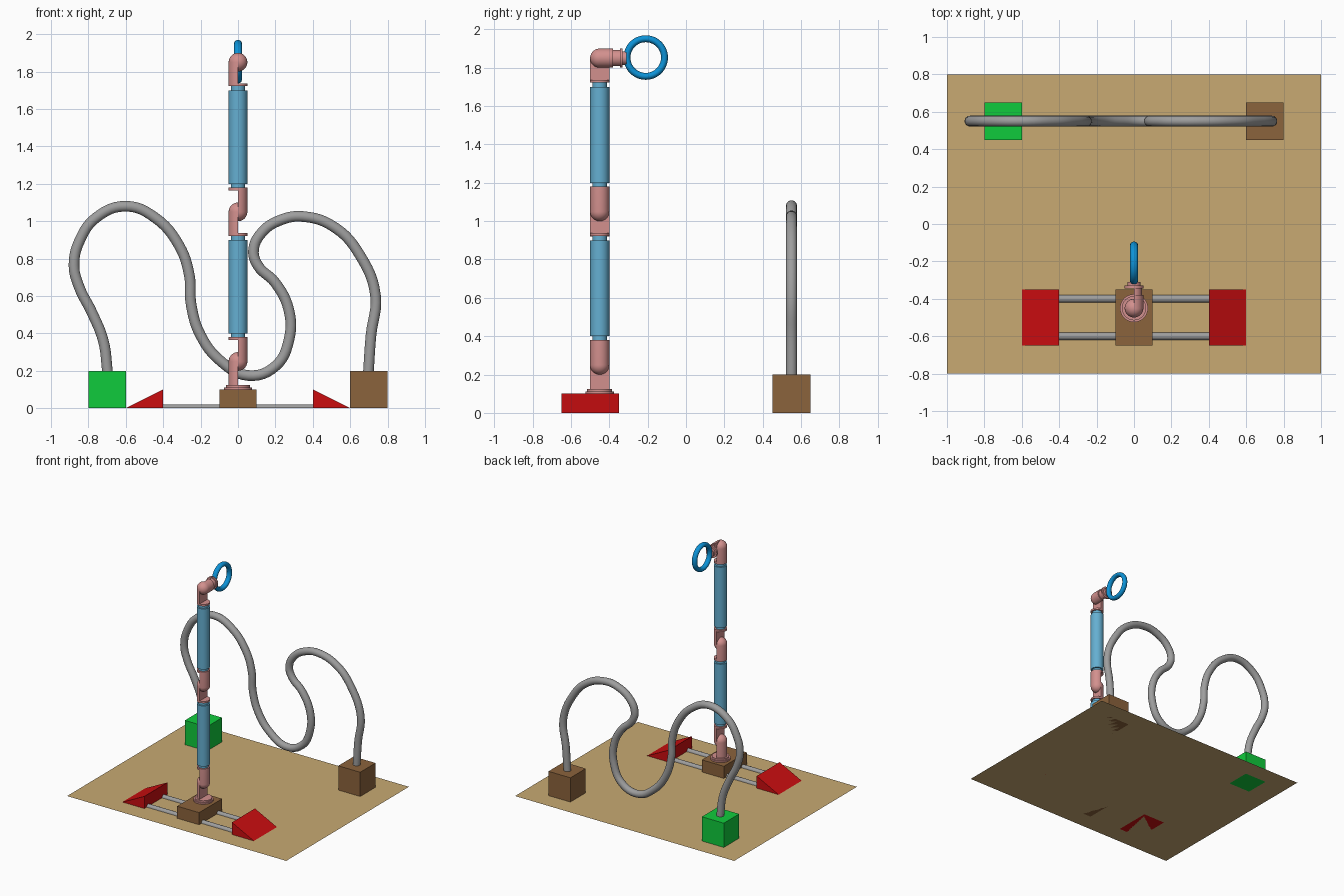
import bpy, bmesh, math
from mathutils import Matrix, Vector

if "Cube" in bpy.data.objects:
    bpy.data.objects.remove(bpy.data.objects["Cube"])


def material(name, rgb):
    m = bpy.data.materials.new(name)
    m.diffuse_color = (*rgb, 1)
    m.use_nodes = True
    m.node_tree.nodes["Principled BSDF"].inputs["Base Color"].default_value = m.diffuse_color
    return m


TAN = material("tan board", (0.58, 0.40, 0.17))
GREEN = material("green", (0.005, 0.60, 0.045))
RED = material("red", (0.60, 0.004, 0.005))
BROWN = material("brown", (0.26, 0.125, 0.045))
PINK = material("pink joint", (0.65, 0.28, 0.27))
SKY = material("light blue link", (0.13, 0.43, 0.64))
BLUE = material("blue ring", (0.004, 0.29, 0.68))
GREY = material("grey metal", (0.34, 0.34, 0.34))


def finish(name, bm, mat):
    """Smooth the shallow edges, keep the steep ones sharp, make the object."""
    bmesh.ops.recalc_face_normals(bm, faces=bm.faces)
    for f in bm.faces:
        f.smooth = True
    for e in bm.edges:
        e.smooth = len(e.link_faces) == 2 and e.calc_face_angle(0) < math.radians(35)
    me = bpy.data.meshes.new(name)
    bm.to_mesh(me)
    bm.free()
    me.materials.append(mat)
    ob = bpy.data.objects.new(name, me)
    bpy.context.collection.objects.link(ob)
    return ob


def extrude(name, profile, y0, y1, mat):
    """Extrude an (x, z) outline along y."""
    bm = bmesh.new()
    f = bm.faces.new([bm.verts.new((x, y0, z)) for x, z in profile])
    r = bmesh.ops.extrude_face_region(bm, geom=[f])
    verts = [v for v in r["geom"] if isinstance(v, bmesh.types.BMVert)]
    bmesh.ops.translate(bm, vec=(0, y1 - y0, 0), verts=verts)
    return finish(name, bm, mat)


def box(name, x0, x1, y0, y1, h, mat):
    return extrude(name, [(x0, 0), (x1, 0), (x1, h), (x0, h)], y0, y1, mat)


def lathe(name, profile, mat, matrix, half=False, steps=40):
    """Spin an (r, z) profile about z; half keeps only the x < 0 side."""
    bm = bmesh.new()
    vs = [bm.verts.new((r, 0, z)) for r, z in profile]
    es = [bm.edges.new(p) for p in zip(vs, vs[1:])]
    bmesh.ops.spin(bm, geom=vs + es, axis=(0, 0, 1), cent=(0, 0, 0),
                   angle=math.tau, steps=steps)
    bmesh.ops.remove_doubles(bm, verts=bm.verts, dist=1e-5)
    if half:
        bmesh.ops.bisect_plane(bm, geom=bm.verts[:] + bm.edges[:] + bm.faces[:], dist=1e-5,
                               plane_co=(0, 0, 0), plane_no=(1, 0, 0), clear_outer=True)
        rim = [e for e in bm.edges if e.is_boundary]
        bmesh.ops.holes_fill(bm, edges=rim, sides=0)
    bm.transform(matrix)
    return finish(name, bm, mat)


ARM_Y = -0.45


def at(z, y=ARM_Y):
    return Matrix.Translation((0, y, z))


def disc(name, r, h, mat, matrix):
    return lathe(name, [(0, 0), (r, 0), (r, h), (0, h)], mat, matrix)


R = 0.05
ARC = [(R * math.cos(a), R * math.sin(a)) for a in [i * math.pi / 20 for i in range(10)]] + [(0, R)]


def joint_half(name, matrix, length, neck=None):
    """Half capsule with its round end at the pivot, shaft running down."""
    shaft = [(0, -length), (R, -length)]
    if neck:
        shaft = [(0, -length), (neck, -length), (neck, -0.07), (R, -0.07)]
    return lathe(name, shaft + ARC, PINK, matrix, half=True)


FLIP = Matrix.Rotation(math.pi, 4, 'Y')         # shaft up, on the x > 0 side
FORWARD = FLIP @ Matrix.Rotation(math.pi / 2, 4, 'X')

# board and the obstacle scene on it
bm = bmesh.new()
bm.faces.new([bm.verts.new(p) for p in ((-1, -.8, 0), (1, -.8, 0), (1, .8, 0), (-1, .8, 0))])
finish("board", bm, TAN)
box("start_block", -0.8, -0.6, 0.45, 0.65, 0.2, GREEN)
box("end_block", 0.6, 0.8, 0.45, 0.65, 0.2, BROWN)

# bent pipe between the blocks
PATH = [(-.697, .19), (-.72, .36), (-.78, .51), (-.85, .65), (-.877, .765), (-.845, .90), (-.757, 1.02),
        (-.60, 1.08), (-.445, 1.02), (-.315, .87), (-.26, .71), (-.25, .55), (-.20, .39),
        (-.096, .255), (.055, .175), (.20, .225), (.272, .364), (.272, .524), (.20, .67),
        (.105, .765), (.083, .845), (.128, .94), (.225, 1.005), (.347, 1.025), (.52, .965),
        (.652, .818), (.735, .604), (.711, .39), (.697, .19)]
cu = bpy.data.curves.new("bent_pipe", 'CURVE')
cu.dimensions = '3D'
cu.bevel_depth = 0.029
cu.bevel_resolution = 5
cu.resolution_u = 6
cu.use_fill_caps = True
sp = cu.splines.new('BEZIER')
sp.bezier_points.add(len(PATH) - 1)
for p, (x, z) in zip(sp.bezier_points, PATH):
    p.co = (x, 0.55, z)
    p.handle_left_type = p.handle_right_type = 'AUTO'
sp.use_smooth = True
cu.materials.append(GREY)
bpy.context.collection.objects.link(bpy.data.objects.new("bent_pipe", cu))

# sliding base: carriage, two half-round rails, two end wedges
box("carriage", -0.1, 0.1, -0.65, -0.35, 0.1, BROWN)
for side, s in (("left", -1), ("right", 1)):
    extrude(side + "_wedge", [(s * .6, 0), (s * .4, 0), (s * .4, .1)], -0.65, -0.35, RED)
for side, y in (("front", -0.6), ("back", -0.4)):
    bm = bmesh.new()
    ring = [[bm.verts.new((x, y + .02 * math.cos(a), .02 * math.sin(a)))
             for a in [i * math.pi / 10 for i in range(11)]] for x in (-.4, .4)]
    for i in range(10):
        bm.faces.new((ring[0][i], ring[0][i + 1], ring[1][i + 1], ring[1][i]))
    finish(side + "_rail", bm, GREY)

# arm foot
lathe("arm_foot", [(0, .1), (.075, .1), (.075, .112), (.065, .112), (.065, .125), (0, .125)],
      PINK, at(0))

# two arm sections: split joint, cap, link with narrow necks, cap
for name, z in (("lower", 0.25), ("upper", 1.05)):
    joint_half(name + "_joint_inner", at(z), 0.13)
    joint_half(name + "_joint_outer", at(z) @ FLIP, 0.12)
    disc(name + "_joint_cap", R, 0.015, PINK, at(z + .115))
    lathe(name + "_link", [(0, .12), (.038, .12), (.038, .15), (R, .15), (R, .65),
                           (.038, .65), (.038, .68), (0, .68)], SKY, at(z))
    disc(name + "_link_cap", R, 0.015, PINK, at(z + .672))

# wrist: vertical half, forward half, flange and stub
joint_half("wrist_inner", at(1.85), 0.12)
joint_half("wrist_outer", at(1.85) @ FORWARD, 0.12, neck=0.042)
TURN = Matrix.Rotation(-math.pi / 2, 4, 'X')
disc("wrist_flange", R, 0.015, PINK, at(1.85, -.345) @ TURN)
disc("wrist_stub", 0.035, 0.03, PINK, at(1.85, -.34) @ TURN)

# ring gripper standing in the y-z plane
SECT = [(.098 + .018 * math.cos(a), .021 * math.sin(a)) for a in [i * math.tau / 16 for i in range(17)]]
lathe("gripper_ring", SECT, BLUE, at(1.853, -.21) @ Matrix.Rotation(math.pi / 2, 4, 'Y'), steps=48)
